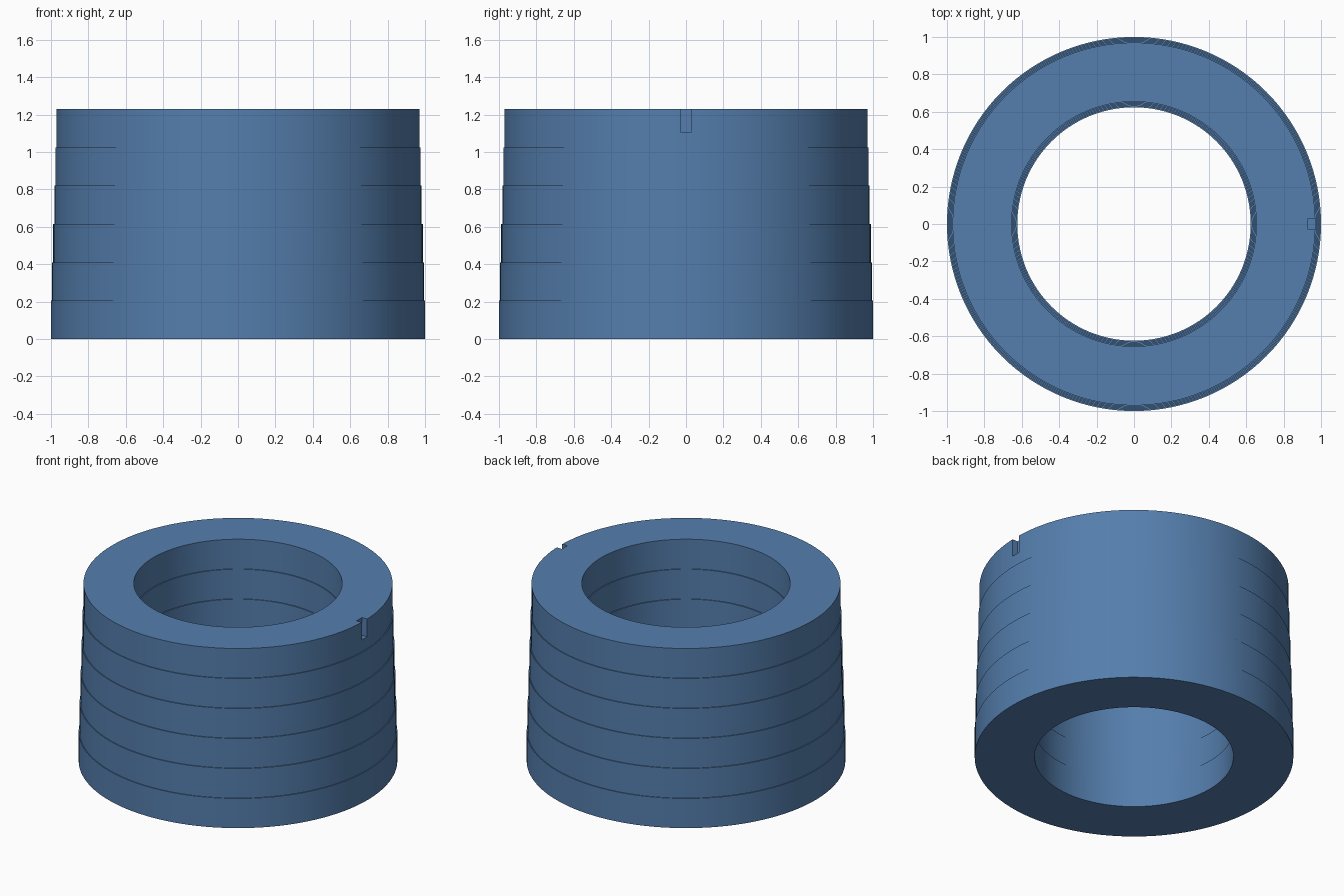
import bpy, bmesh, math

if "Cube" in bpy.data.objects:
    bpy.data.objects.remove(bpy.data.objects["Cube"])

SEGMENTS = 128
STEPS = 6
STEP_H = 0.205
HEIGHT = STEPS * STEP_H
LEDGE = 0.006

blue = bpy.data.materials.new("steel blue")
blue.diffuse_color = (0.09, 0.21, 0.42, 1)
blue.use_nodes = True
blue.node_tree.nodes["Principled BSDF"].inputs["Base Color"].default_value = blue.diffuse_color


def add_object(name, bm):
    bmesh.ops.recalc_face_normals(bm, faces=bm.faces)
    mesh = bpy.data.meshes.new(name)
    bm.to_mesh(mesh)
    bm.free()
    mesh.materials.append(blue)
    obj = bpy.data.objects.new(name, mesh)
    bpy.context.collection.objects.link(obj)
    return obj


# Stepped wall section: outside narrows upward, bore widens upward
outer, inner = [], []
for i in range(STEPS):
    for z in (i * STEP_H, (i + 1) * STEP_H):
        outer.append((1.0 - i * LEDGE, z))
        inner.append((0.624 + i * LEDGE, z))
section = outer + inner[::-1]

# Sleeve: the section revolved around z
bm = bmesh.new()
rings = []
for s in range(SEGMENTS):
    a = 2 * math.pi * s / SEGMENTS
    rings.append([bm.verts.new((r * math.cos(a), r * math.sin(a), z)) for r, z in section])
n = len(section)
for s in range(SEGMENTS):
    a, b = rings[s], rings[(s + 1) % SEGMENTS]
    for k in range(n):
        m = (k + 1) % n
        bm.faces.new((a[k], b[k], b[m], a[m]))
sleeve = add_object("stepped_sleeve", bm)

# Small locating notch in the top rim on the +x side
bm = bmesh.new()
bmesh.ops.create_cube(bm, size=1)
for v in bm.verts:
    v.co.x = 0.93 if v.co.x < 0 else 1.1
    v.co.y *= 0.06
    v.co.z = 1.107 if v.co.z < 0 else HEIGHT + 0.1
cutter = add_object("notch_cutter", bm)
cutter.hide_render = True

cut = sleeve.modifiers.new("notch", 'BOOLEAN')
cut.operation = 'DIFFERENCE'
cut.solver = 'EXACT'
cut.object = cutter

bpy.context.view_layer.objects.active = sleeve
sleeve.select_set(True)
bpy.ops.object.modifier_apply(modifier=cut.name)
bpy.data.objects.remove(cutter)
bpy.ops.object.shade_smooth_by_angle(angle=math.radians(30))
